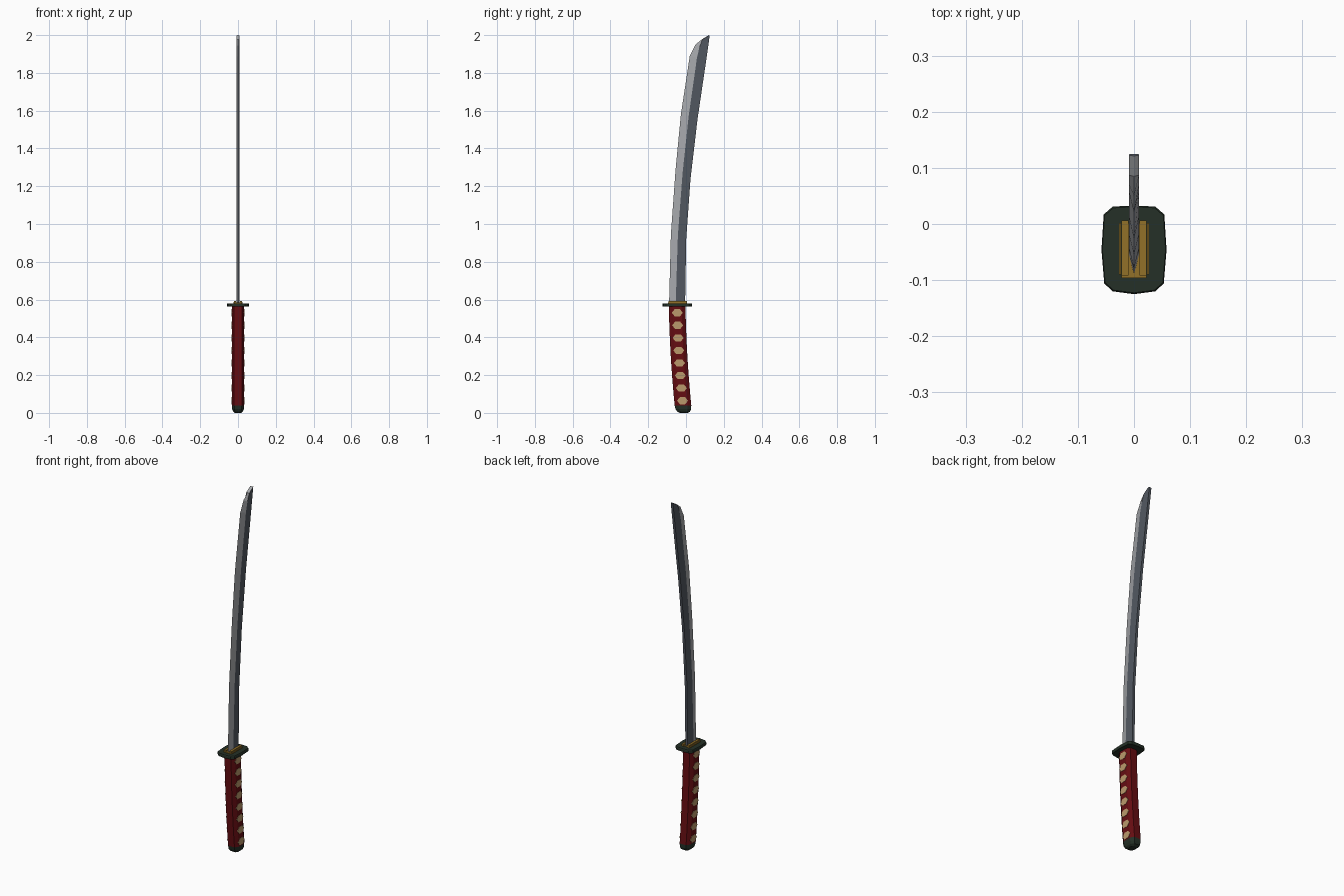
import bpy, bmesh, math

if "Cube" in bpy.data.objects:
    bpy.data.objects.remove(bpy.data.objects["Cube"])

def mat(name, rgb):
    m = bpy.data.materials.new(name)
    m.diffuse_color = (*rgb, 1)
    m.use_nodes = True
    m.node_tree.nodes["Principled BSDF"].inputs["Base Color"].default_value = m.diffuse_color
    return m

EDGE = mat("polished steel", (0.38, 0.39, 0.41))
STEEL = mat("dark steel", (0.085, 0.098, 0.12))
GREEN = mat("dark green iron", (0.018, 0.030, 0.020))
GOLD = mat("brass", (0.29, 0.165, 0.022))
RED = mat("red wrap", (0.13, 0.004, 0.006))
TAN = mat("tan ray skin", (0.50, 0.32, 0.15))

def loft(name, rings, mats, rule=lambda j: 0):
    """Skin a list of equal-length rings and cap both ends."""
    bm = bmesh.new()
    vr = [[bm.verts.new(p) for p in r] for r in rings]
    n = len(rings[0])
    for a, b in zip(vr, vr[1:]):
        for j in range(n):
            k = (j + 1) % n
            bm.faces.new((a[j], a[k], b[k], b[j])).material_index = rule(j)
    last = len(mats) - 1
    bm.faces.new(vr[0][::-1]).material_index = last
    bm.faces.new(vr[-1]).material_index = last
    bmesh.ops.recalc_face_normals(bm, faces=bm.faces)
    me = bpy.data.meshes.new(name)
    bm.to_mesh(me)
    bm.free()
    for m in mats:
        me.materials.append(m)
    ob = bpy.data.objects.new(name, me)
    bpy.context.collection.objects.link(ob)
    return ob

def box(name, x0, x1, y0, y1, z0, z1, m):
    return loft(name, [[(x0, y0, z), (x1, y0, z), (x1, y1, z), (x0, y1, z)] for z in (z0, z1)], [m])

# Blade: each station is (edge y, z), (ridge y, z), (spine y, z)
stations = [
    ((-.090, .56), (-.055, .56), (-.005, .56)),
    ((-.080, .945), (-.043, .94), (.001, .92)),
    ((-.055, 1.29), (-.018, 1.27), (.024, 1.24)),
    ((-.027, 1.58), (.014, 1.57), (.061, 1.555)),
    ((.020, 1.89), (.058, 1.88), (.106, 1.86)),
    ((.050, 1.95), (.071, 1.935), (.116, 1.93)),
    ((.085, 1.978), (.087, 1.977), (.121, 1.965)),
    ((.121, 2.0), (.123, 1.999), (.125, 1.998)),
]
rings = []
for e, r, s in stations:
    rings.append([(0, *e), (.009, *r), (.007, *s), (-.007, *s), (-.009, *r)])
loft("blade", rings, [EDGE, STEEL], lambda j: 0 if j in (0, 4) else 1)

# Guard: chamfered rounded rectangle plate
half = [(0, .033), (.038, .031), (.054, .017), (.058, -.046), (.053, -.106), (.038, -.120), (0, -.125)]
outline = half + [(-x, y) for x, y in half[-2:0:-1]]
def guard_ring(z, s):
    return [(x * s, -.046 + (y + .046) * s, z) for x, y in outline]
loft("guard", [guard_ring(.562, .97), guard_ring(.566, 1), guard_ring(.576, 1), guard_ring(.580, .97)], [GREEN])

# Brass collar: low seat plate with raised cheeks on both sides of the blade
box("collar_plate", -.022, .022, -.096, .002, .575, .584, GOLD)
for side, sx in (("right", 1), ("left", -1)):
    a, b = sorted((.010 * sx, .022 * sx))
    box("collar_cheek_" + side, a, b, -.092, .006, .575, .592, GOLD)
    a, b = sorted((.023 * sx, .027 * sx))
    box("collar_rim_" + side, a, b, -.090, .002, .575, .586, GOLD)

# Grip: eight-sided section following a gentle curve
def grip_center(z):
    t = max(0, (.57 - z) / .57)
    return -.047 + .010 * t + .025 * t * t

def grip_ring(z, s=1.0):
    pts = [(.033, -.024), (.033, .024), (.020, .044), (-.020, .044),
           (-.033, .024), (-.033, -.024), (-.020, -.044), (.020, -.044)]
    return [(x * s, grip_center(z) + y * s, z) for x, y in pts]

loft("grip", [grip_ring(.04 + .53 * i / 8) for i in range(9)], [RED])

# Pommel cap, rounded at the bottom
loft("pommel_cap", [grip_ring(0, .5), grip_ring(.007, .78), grip_ring(.02, .94), grip_ring(.04, 1)], [GREEN])

# Ray skin lozenges showing through the wrap
for side, sx in (("right", 1), ("left", -1)):
    for i in range(8):
        z = .53 - i * .0665
        hexagon = [(-.029, 0), (-.014, -.019), (.014, -.019), (.029, 0), (.014, .019), (-.014, .019)]
        loft(f"lozenge_{side}_{i + 1}",
             [[(x * sx, grip_center(z) + y, z + dz) for y, dz in hexagon] for x in (.030, .0345)], [TAN])
